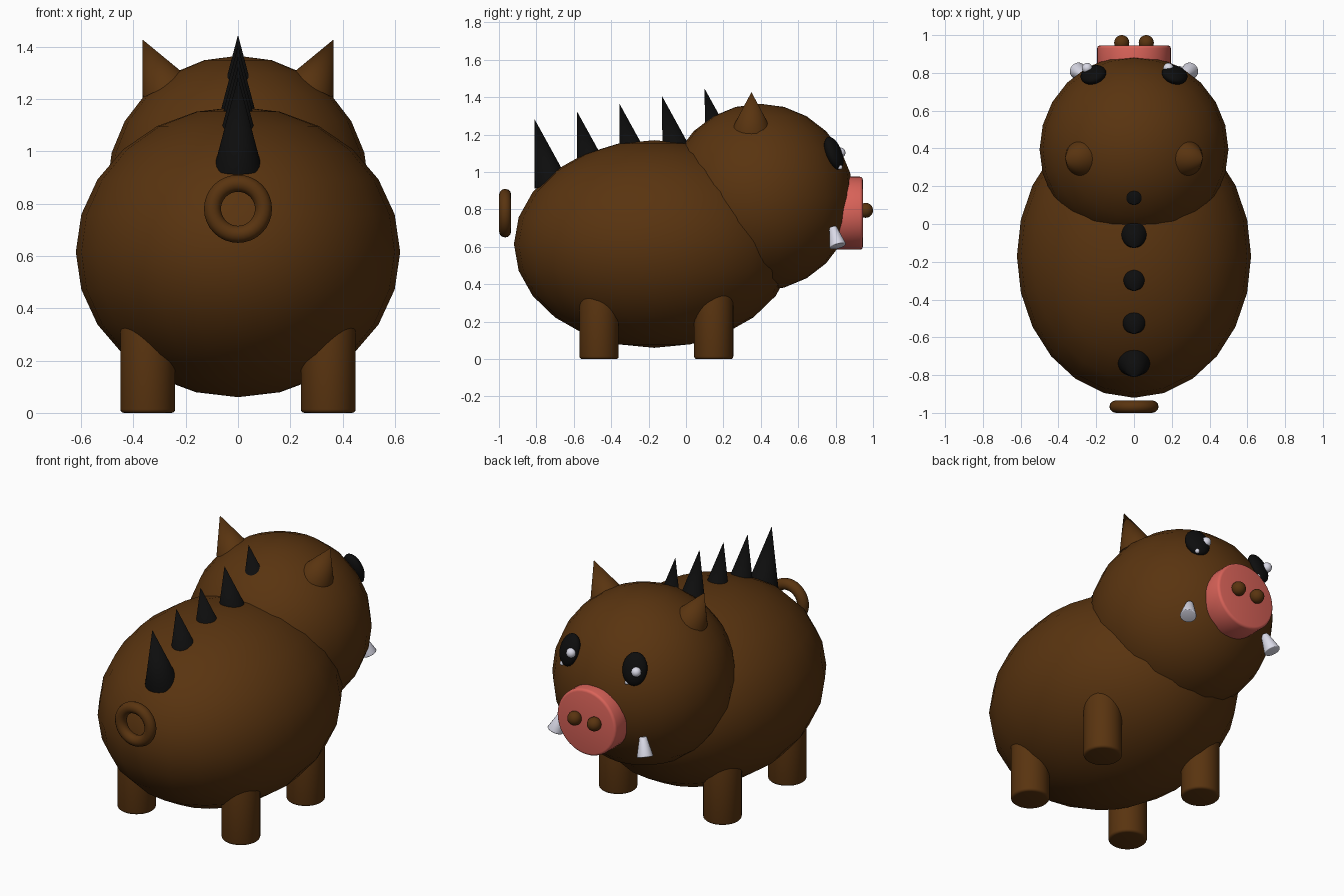
import bpy
import math
from mathutils import Vector

cube = bpy.data.objects.get("Cube")
if cube:
    bpy.data.objects.remove(cube, do_unlink=True)


def material(name, colour):
    m = bpy.data.materials.new(name)
    m.use_nodes = True
    m.diffuse_color = (*colour, 1)
    m.node_tree.nodes["Principled BSDF"].inputs["Base Color"].default_value = (*colour, 1)
    return m


BROWN = material("brown_hide", (0.1, 0.034, 0.005))
BLACK = material("black", (0.004, 0.004, 0.004))
PINK = material("pink_snout", (0.7, 0.125, 0.1))
WHITE = material("ivory_white", (0.7, 0.7, 0.8))


def finish(name, mat, bevel=0):
    ob = bpy.context.object
    ob.name = name
    ob.data.materials.append(mat)
    bpy.ops.object.transform_apply(location=False, rotation=False, scale=True)
    if bevel:
        mod = ob.modifiers.new("rounded_rim", 'BEVEL')
        mod.width = bevel
        mod.segments = 3
        mod.limit_method = 'ANGLE'
        mod.angle_limit = math.radians(60)
        bpy.ops.object.modifier_apply(modifier=mod.name)
    bpy.ops.object.shade_smooth_by_angle(angle=math.radians(40))
    return ob


def ball(name, mat, loc, radii, rot=(0, 0, 0), segments=24):
    bpy.ops.mesh.primitive_uv_sphere_add(segments=segments, ring_count=segments // 2,
                                         location=loc, rotation=rot)
    bpy.context.object.scale = radii
    return finish(name, mat)


def cone(name, mat, start, end, r1, r2, bevel=0, segments=32):
    """Cone or cylinder running from start (radius r1) to end (radius r2)."""
    a, b = Vector(start), Vector(end)
    bpy.ops.mesh.primitive_cone_add(vertices=segments, radius1=r1, radius2=r2,
                                    depth=(b - a).length, location=(a + b) / 2,
                                    rotation=(b - a).to_track_quat('Z', 'Y').to_euler())
    return finish(name, mat, bevel)


# Body and head
ball("body", BROWN, (0, -0.17, 0.615), (0.62, 0.75, 0.555))
ball("head", BROWN, (0, 0.395, 0.865), (0.5, 0.5, 0.5))

# Ring tail
bpy.ops.mesh.primitive_torus_add(major_radius=0.0975, minor_radius=0.0325,
                                 major_segments=32, minor_segments=12,
                                 location=(0, -0.967, 0.78), rotation=(math.pi / 2, 0, 0))
finish("tail", BROWN)

# Row of back spikes, leaning so the rear edge is upright
lean = math.radians(14.5)
for i in range(5):
    tip = Vector((0, -0.81 + 0.2275 * i, 1.283 + 0.0405 * i))
    base = tip + 0.36 * Vector((0, math.sin(lean), -math.cos(lean)))
    cone(f"back_spike_{i + 1}", BLACK, base, tip, 0.092, 0)

# Snout disc
cone("snout", PINK, (0, 0.79, 0.78), (0, 0.945, 0.78), 0.195, 0.195, bevel=0.015, segments=40)

# Paired parts
for side, s in (("left", 1), ("right", -1)):
    for place, y in (("front", 0.148), ("back", -0.465)):
        cone(f"{place}_{side}_leg", BROWN, (s * 0.345, y, 0), (s * 0.345, y, 0.38),
             0.105, 0.105, bevel=0.014)
    cone(f"{side}_ear", BROWN, (s * 0.279, 0.35, 1.245), (s * 0.365, 0.35, 1.427), 0.095, 0)
    cone(f"{side}_tusk", WHITE, (s * 0.298, 0.812, 0.603), (s * 0.265, 0.785, 0.705),
         0.046, 0.02, bevel=0.006)
    ball(f"{side}_nostril", BROWN, (s * 0.065, 0.96, 0.795), (0.04, 0.04, 0.04))
    # Eye lies against the head; both glints sit to the same side
    ball(f"{side}_eye", BLACK, (s * 0.215, 0.79, 1.1), (0.07, 0.04, 0.093),
         (math.radians(20), 0, math.radians(-18 * s)))
    ball(f"{side}_eye_large_glint", WHITE, (s * 0.215 - 0.033, 0.825, 1.103),
         (0.028, 0.028, 0.028), segments=16)
    ball(f"{side}_eye_small_glint", WHITE, (s * 0.215 + 0.028, 0.824, 1.025),
         (0.013, 0.013, 0.013), segments=16)
